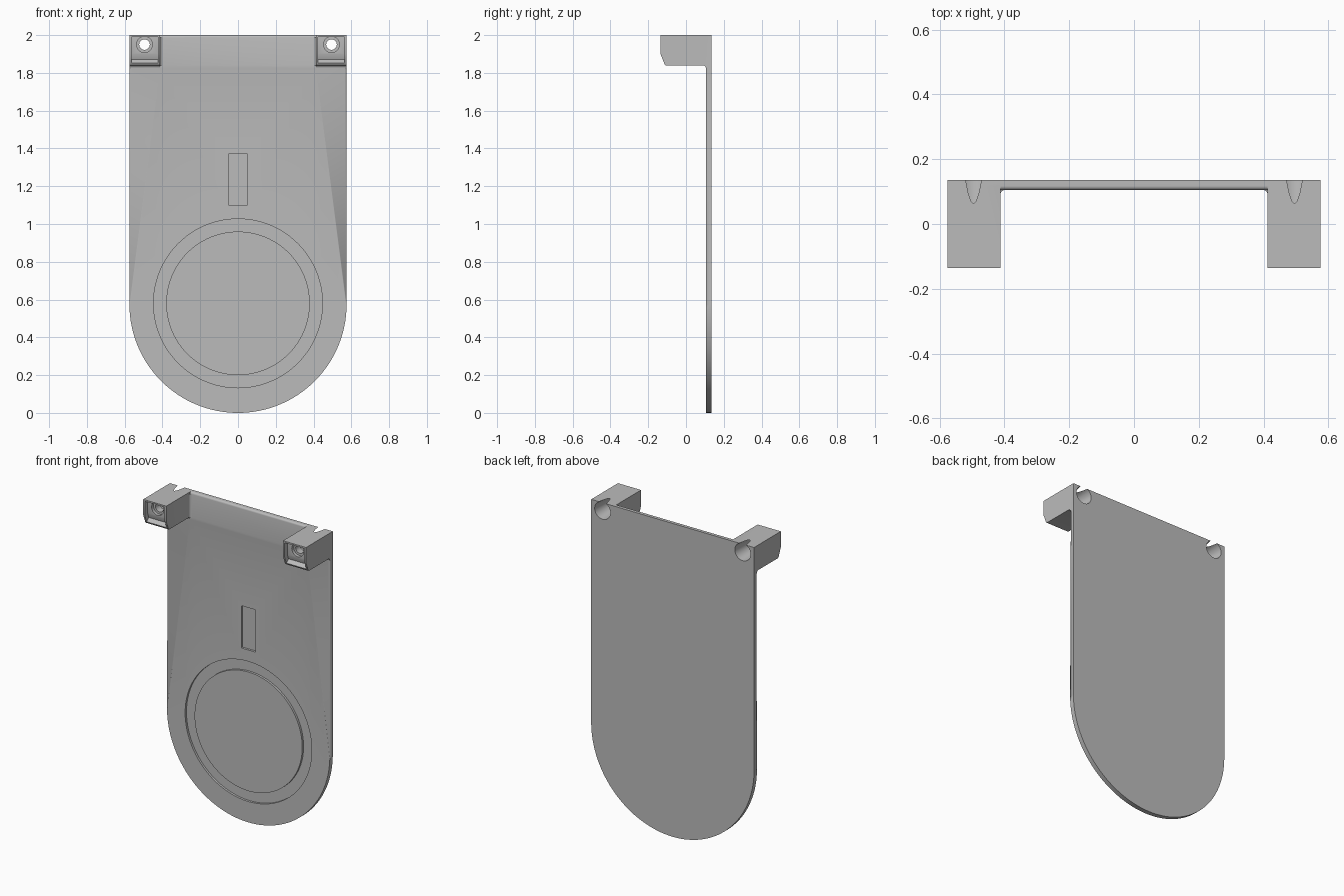
import bpy, bmesh, math
from mathutils import Vector, Matrix

cube = bpy.data.objects.get("Cube")
if cube:
    bpy.data.objects.remove(cube, do_unlink=True)

grey = bpy.data.materials.new("plain grey")
grey.use_nodes = True
GREY = (0.5, 0.5, 0.5, 1)
grey.diffuse_color = GREY
grey.node_tree.nodes["Principled BSDF"].inputs["Base Color"].default_value = GREY

HALF = 0.575              # half width and radius of the rounded end
FRONT, BACK = 0.105, 0.135  # plate faces in y
HOLE_X, HOLE_Z = 0.495, 1.95


def finish(name, bm):
    bmesh.ops.recalc_face_normals(bm, faces=bm.faces)
    mesh = bpy.data.meshes.new(name)
    bm.to_mesh(mesh)
    bm.free()
    mesh.materials.append(grey)
    obj = bpy.data.objects.new(name, mesh)
    bpy.context.collection.objects.link(obj)
    return obj


def prism(name, points, start, end, axis, front_round=0):
    """Extrude a 2D outline along an axis; the outline lies in the other two axes."""
    def place(p, d):
        return {"X": (d, *p), "Y": (p[0], d, p[1]), "Z": (*p, d)}[axis]
    bm = bmesh.new()
    a = [bm.verts.new(place(p, start)) for p in points]
    b = [bm.verts.new(place(p, end)) for p in points]
    first = bm.faces.new(a)
    bm.faces.new(b)
    for i in range(len(points)):
        j = (i + 1) % len(points)
        bm.faces.new((a[i], a[j], b[j], b[i]))
    if front_round:
        bmesh.ops.bevel(bm, geom=list(first.edges), offset=front_round, segments=4,
                        profile=0.5, affect="EDGES")
    return finish(name, bm)


def arc(cx, cy, r, a0, a1, n):
    return [(cx + r * math.cos(math.radians(a0 + (a1 - a0) * i / n)),
             cy + r * math.sin(math.radians(a0 + (a1 - a0) * i / n))) for i in range(n + 1)]


def cone(name, x, z, y0, y1, r0, r1, sides=40):
    """Round bar along y, with a radius at each end."""
    bm = bmesh.new()
    bmesh.ops.create_cone(bm, cap_ends=True, segments=sides, radius1=r0, radius2=r1, depth=y1 - y0)
    turn = Matrix.Rotation(math.radians(-90), 4, "X")
    bm.transform(Matrix.Translation((x, (y0 + y1) / 2, z)) @ turn)
    return finish(name, bm)


def combine(target, tool, operation):
    mod = target.modifiers.new(tool.name, "BOOLEAN")
    mod.operation, mod.object, mod.solver = operation, tool, "EXACT"
    bpy.context.view_layer.objects.active = target
    bpy.ops.object.modifier_apply(modifier=mod.name)
    bpy.data.objects.remove(tool, do_unlink=True)


# Back plate with a half-round lower end
outline = [(HALF, 2), (-HALF, 2)] + arc(0, HALF, HALF, 180, 360, 64)
plate = prism("mounting_plate", outline, FRONT, BACK, "Y", 0.012)

# Mounting blocks: side profile with a sloped nose and a fillet under the root
block_side = [(BACK, 2), (-0.135, 2), (-0.135, 1.9), (-0.113, 1.845), (-0.107, 1.84)]
block_side += arc(FRONT - 0.015, 1.825, 0.015, 90, 0, 5) + [(BACK, 1.825)]

# Pocket in the nose, with a ramp at its lower lip
pocket_side = [(-0.2, 1.99), (-0.105, 1.99), (-0.105, 1.9), (-0.095, 1.872), (-0.12, 1.849), (-0.2, 1.849)]

for s in (1, -1):
    inner, outer = 0.412 * s, HALF * s
    combine(plate, prism("block", block_side, inner, outer, "X"), "UNION")
    corner = arc(inner - 0.015 * s, FRONT - 0.015, 0.015, 90, 0 if s > 0 else 180, 5)
    corner += [(inner + 0.01 * s, FRONT - 0.015), (inner + 0.01 * s, FRONT + 0.01),
               (inner - 0.015 * s, FRONT + 0.01)]
    combine(plate, prism("corner_fillet", corner, 1.84, 2 - 0.012, "Z"), "UNION")
    combine(plate, prism("pocket", pocket_side, inner + 0.011 * s, outer - 0.011 * s, "X"), "DIFFERENCE")
    # Screw hole: counterbore from the back, narrow neck to the front
    x = HOLE_X * s
    combine(plate, cone("neck", x, HOLE_Z, -0.3, 0.3, 0.028, 0.028), "DIFFERENCE")
    combine(plate, cone("nose_bore", x, HOLE_Z, -0.3, -0.085, 0.042, 0.042), "DIFFERENCE")
    combine(plate, cone("back_bore", x, HOLE_Z, -0.04, 0.14, 0.042, 0.056), "DIFFERENCE")

# Ring groove and upright slot, both shallow
ring = cone("ring", 0, 0.58, 0, FRONT + 0.014, 0.447, 0.447, 96)
combine(ring, cone("ring_core", 0, 0.58, -0.1, 0.2, 0.38, 0.38, 96), "DIFFERENCE")
combine(plate, ring, "DIFFERENCE")
slot = [(-0.05, 1.1), (0.05, 1.1), (0.05, 1.37), (-0.05, 1.37)]
combine(plate, prism("slot", slot, 0, FRONT + 0.014, "Y"), "DIFFERENCE")

bpy.ops.object.select_all(action="DESELECT")
plate.select_set(True)
bpy.context.view_layer.objects.active = plate
bpy.ops.object.shade_smooth_by_angle(angle=math.radians(30))
